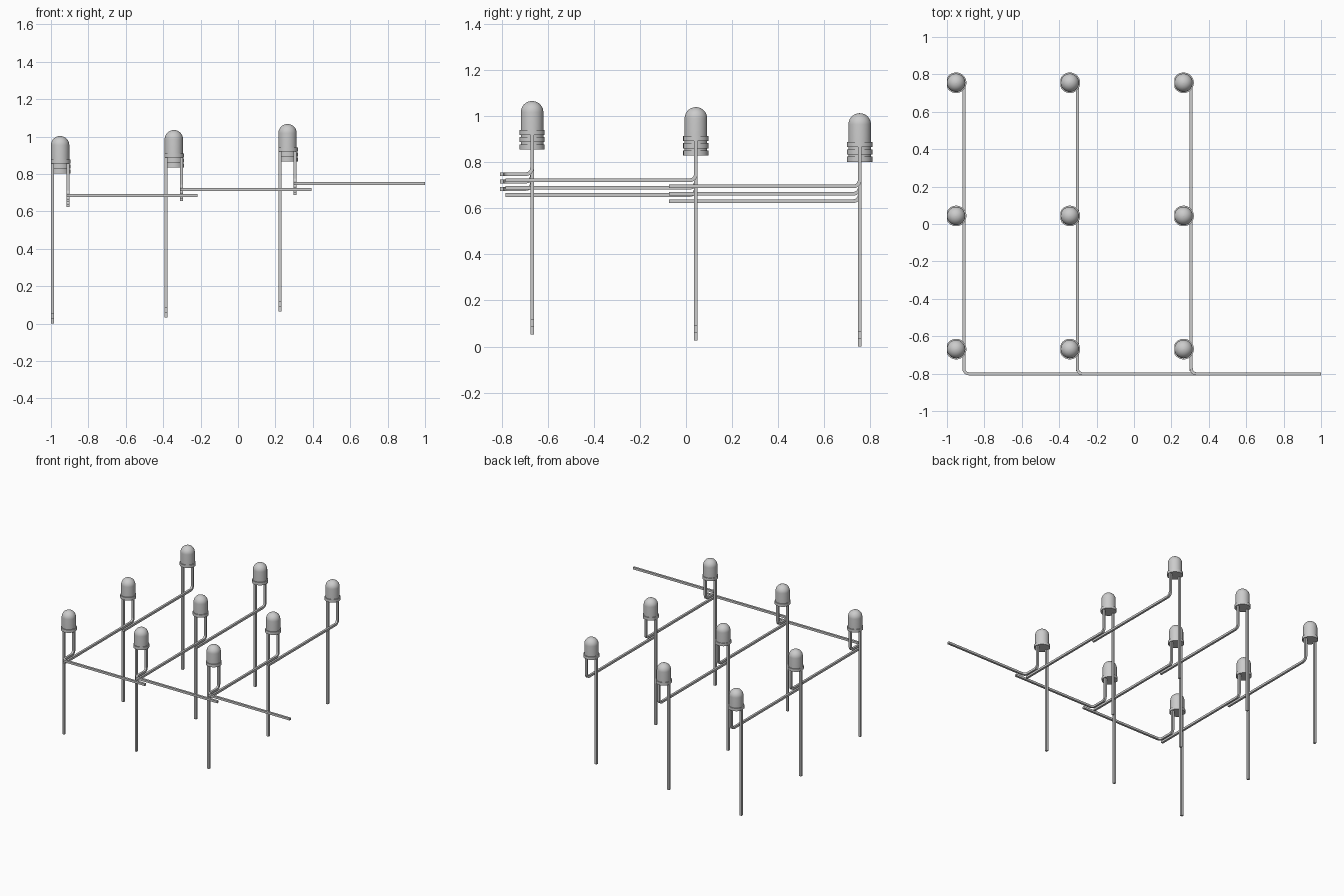
import bpy, bmesh, math
from mathutils import Vector

if "Cube" in bpy.data.objects:
    bpy.data.objects.remove(bpy.data.objects["Cube"])

grey = bpy.data.materials.new("plain_grey")
grey.diffuse_color = (0.6, 0.6, 0.6, 1)
grey.use_nodes = True
grey.node_tree.nodes["Principled BSDF"].inputs["Base Color"].default_value = grey.diffuse_color

R, RF = 0.049, 0.055            # bulb and rim radius
LEG, W = 0.041, 0.008           # lead offset from axis, half lead width
RIM_Z, RIM_T, TOP = 0.803, 0.825, 0.95
BEND_Z, BEND_R = 0.632, 0.028


def finish(bm, name, smooth=False):
    bmesh.ops.recalc_face_normals(bm, faces=bm.faces)
    me = bpy.data.meshes.new(name)
    for f in bm.faces:
        f.smooth = smooth and len(f.verts) < 5
    if smooth:
        for e in bm.edges:
            if len(e.link_faces) == 2 and e.calc_face_angle(0) > math.radians(35):
                e.smooth = False
    bm.to_mesh(me)
    bm.free()
    me.materials.append(grey)
    return me


def skin(bm, rings):
    """Join rings of points into a closed capped tube."""
    rings = [[bm.verts.new(p) for p in r] for r in rings]
    n = len(rings[0])
    for a, b in zip(rings, rings[1:]):
        for i in range(n):
            j = (i + 1) % n
            bm.faces.new((a[i], a[j], b[j], b[i]))
    bm.faces.new(rings[0])
    bm.faces.new(rings[-1])


def ring(r, z, flat=None, n=48):
    pts = []
    for i in range(n):
        a = 2 * math.pi * i / n
        x = r * math.cos(a)
        pts.append((x if flat is None else max(x, -flat), r * math.sin(a), z))
    return pts


def fillet(corners, r, seg=8):
    """Round the inner right-angle corners of a path."""
    pts = [Vector(corners[0])]
    for p, c, q in zip(corners, corners[1:], corners[2:]):
        c = Vector(c)
        u = (Vector(p) - c).normalized()
        v = (Vector(q) - c).normalized()
        o = c + (u + v) * r
        for k in range(seg + 1):
            a = math.pi / 2 * k / seg
            pts.append(o - v * r * math.cos(a) - u * r * math.sin(a))
    pts.append(Vector(corners[-1]))
    return pts


def wire(name, corners):
    """Square lead swept along a rounded path."""
    pts = fillet(corners, BEND_R)
    dirs = [(b - a).normalized() for a, b in zip(pts, pts[1:])]
    tans = [dirs[0]] + [(a + b).normalized() for a, b in zip(dirs, dirs[1:])] + [dirs[-1]]
    side, other = Vector((1, 0, 0)), Vector((0, 1, 0))
    rings, prev = [], tans[0]
    for p, t in zip(pts, tans):
        q = prev.rotation_difference(t)
        side, other, prev = q @ side, q @ other, t
        rings.append([p + side * W * a + other * W * b
                      for a, b in ((-1, -1), (1, -1), (1, 1), (-1, 1))])
    bm = bmesh.new()
    skin(bm, rings)
    return finish(bm, name)


# Domed bulb
bm = bmesh.new()
dome = [ring(R, RIM_T - 0.002)]
for k in range(13):
    a = math.radians(88) * k / 12
    dome.append(ring(R * math.cos(a), TOP - R + R * math.sin(a)))
skin(bm, dome)
bulb = finish(bm, "bulb", True)

# Rim with one flat side
bm = bmesh.new()
skin(bm, [ring(RF, RIM_Z, R), ring(RF, RIM_T, R)])
rim = finish(bm, "rim", True)

# Leads: straight, bent to the next bulb, and bent twice along the front
straight = wire("straight_lead", [(-LEG, 0, RIM_Z + .005), (-LEG, 0, 0)])
bent = wire("bent_lead", [(LEG, 0, RIM_Z + .005), (LEG, 0, BEND_Z), (LEG, -0.828, BEND_Z)])
front = wire("front_lead", [(LEG, 0, RIM_Z + .005), (LEG, 0, BEND_Z),
                            (LEG, -0.132, BEND_Z), (0.735, -0.132, BEND_Z)])

# Grid of lamps, each stepped up so that the leads pass over one another
for i in range(3):
    for j in range(3):
        loc = (-0.951 + 0.608 * i, 0.755 - 0.712 * j, 0.032 * i + 0.0265 * j)
        for me in (bulb, rim, straight, front if j == 2 else bent):
            ob = bpy.data.objects.new(f"{me.name}_{i}_{j}", me)
            ob.location = loc
            bpy.context.collection.objects.link(ob)
